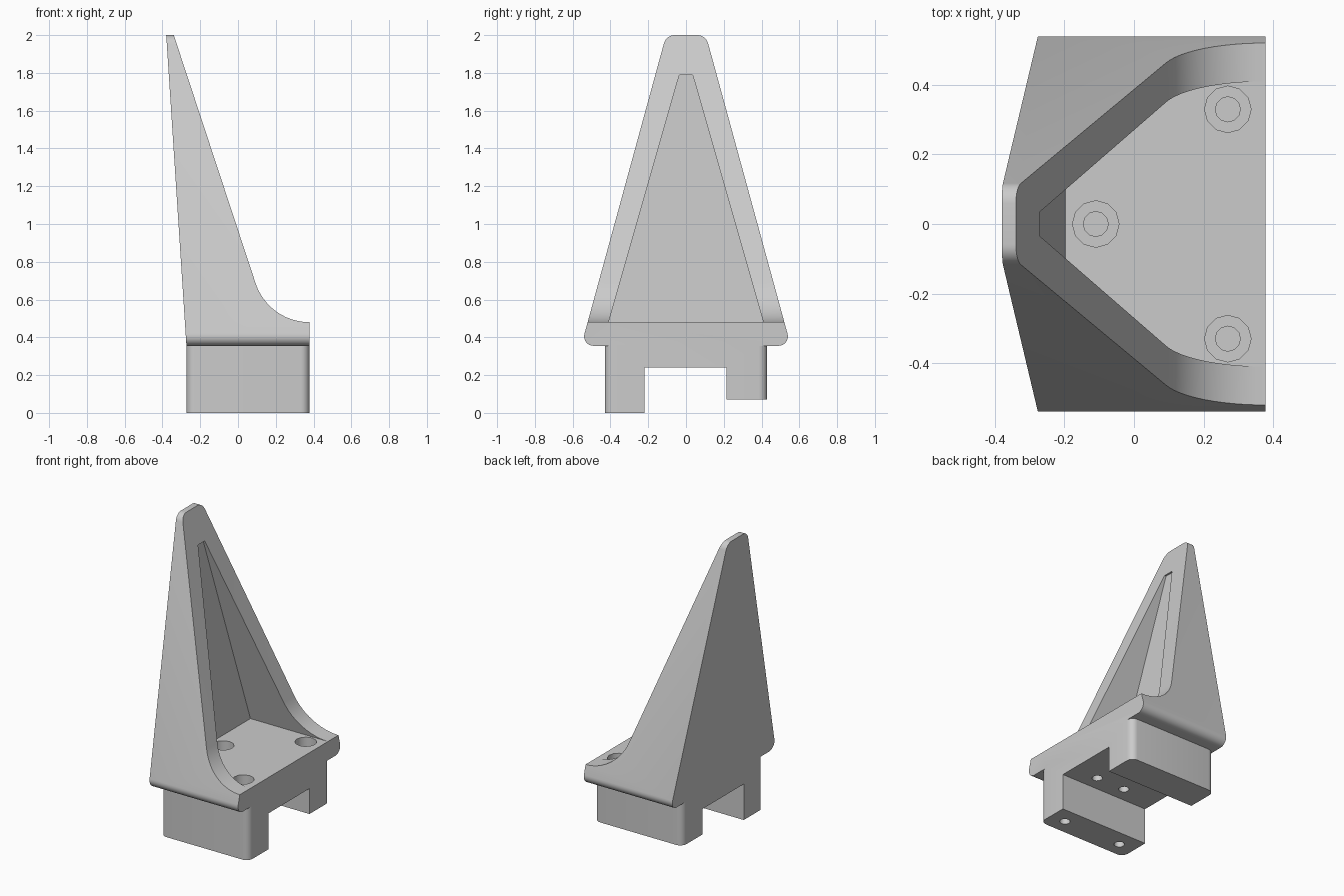
import bpy, bmesh, math
from mathutils import Vector

if "Cube" in bpy.data.objects:
    bpy.data.objects.remove(bpy.data.objects["Cube"], do_unlink=True)

FRONT, BACK = 0.378, -0.273

grey = bpy.data.materials.new("plain grey")
grey.use_nodes = True
colour = (0.6, 0.6, 0.6, 1)
grey.diffuse_color = colour
grey.node_tree.nodes["Principled BSDF"].inputs["Base Color"].default_value = colour


def finish(name, bm):
    bmesh.ops.recalc_face_normals(bm, faces=bm.faces)
    mesh = bpy.data.meshes.new(name)
    bm.to_mesh(mesh)
    bm.free()
    mesh.materials.append(grey)
    obj = bpy.data.objects.new(name, mesh)
    bpy.context.collection.objects.link(obj)
    return obj


def fillet(prev, corner, nxt, radius, steps=8):
    """Points of an arc that rounds one corner of an outline."""
    c = Vector(corner)
    a, b = (Vector(prev) - c).normalized(), (Vector(nxt) - c).normalized()
    half = a.angle(b) / 2
    centre = c + (a + b).normalized() * radius / math.sin(half)
    start = (c + a * radius / math.tan(half) - centre).normalized()
    end = (c + b * radius / math.tan(half) - centre).normalized()
    return [tuple(centre + start.slerp(end, i / steps).normalized() * radius)
            for i in range(steps + 1)]


def prism(name, outline, axis, lo, hi, bevel_if=None):
    """Extrude a (y, z) outline along x, or an (x, z) outline along y."""
    bm = bmesh.new()
    place = (lambda p, d: (d, *p)) if axis == "x" else (lambda p, d: (p[0], d, p[1]))
    face = bm.faces.new([bm.verts.new(place(p, lo)) for p in outline])
    new = bmesh.ops.extrude_face_region(bm, geom=[face])["geom"]
    move = Vector(place((0, 0), hi - lo))
    bmesh.ops.translate(bm, vec=move, verts=[g for g in new if isinstance(g, bmesh.types.BMVert)])
    if bevel_if:
        edges = [e for e in bm.edges if bevel_if(*e.verts)]
        bmesh.ops.bevel(bm, geom=edges, offset=0.045, segments=6, profile=0.5, affect="EDGES")
    return finish(name, bm)


def drill(name, x, y, z_low, z_high, radius, sides=12):
    bm = bmesh.new()
    bmesh.ops.create_cone(bm, cap_ends=True, segments=sides, radius1=radius,
                          radius2=radius, depth=z_high - z_low)
    bmesh.ops.translate(bm, vec=(x, y, (z_low + z_high) / 2), verts=bm.verts)
    return finish(name, bm)


def combine(target, tool, operation):
    tool.hide_render = True
    mod = target.modifiers.new(operation, "BOOLEAN")
    mod.operation, mod.object, mod.solver = operation, tool, "EXACT"
    bpy.context.view_layer.objects.active = target
    bpy.ops.object.modifier_apply(modifier=mod.name)
    bpy.data.objects.remove(tool, do_unlink=True)


# Tapered shell: rounded frontal outline crossed with the curved side profile
half = [(0.555, 0.355), (0.105, 2.0)]
right = fillet((0, 0.355), half[0], half[1], 0.05) + fillet(half[0], half[1], (0, 2.0), 0.06)
outline = right + [(-y, z) for y, z in reversed(right)]
bracket = prism("bracket", outline, "x", -0.6, FRONT)

radius, floor = 0.3, 0.48
sweep = [(FRONT - radius * math.sin(t), floor + radius - radius * math.cos(t))
         for t in (math.radians(71.7) * i / 12 for i in range(13))]
lean = (BACK + 0.38) / (2.0 - 0.355)
side = [(0.6, 0.2), (0.6, floor)] + sweep
side += [(-0.34, 2.0), (-0.373, 2.1), (-0.38 - lean * 0.1, 2.1), (BACK + lean * 0.155, 0.2)]
combine(bracket, prism("side_profile", side, "y", -0.8, 0.8), "INTERSECT")

# Pocket that hollows the shell behind the sloping front rims
pocket = [(-0.41, floor), (0.41, floor), (0.035, 1.79), (-0.035, 1.79)]
cutter = prism("pocket", pocket, "x", -0.195, 0.7)
for v in cutter.data.vertices:
    if v.co.x < 0:
        v.co.x -= (v.co.z - floor) * 0.067
combine(bracket, cutter, "DIFFERENCE")

# Foot block with a long and a short leg, rounded at its outer corners
foot = [(-0.43, 0), (-0.22, 0), (-0.22, 0.24), (0.215, 0.24),
        (0.215, 0.07), (0.43, 0.07), (0.43, 0.375), (-0.43, 0.375)]


def outer_upright(a, b):
    return abs(a.co.y) > 0.42 and abs(a.co.y - b.co.y) < 0.01 and abs(a.co.x - b.co.x) < 0.01


combine(bracket, prism("foot", foot, "x", BACK, FRONT, outer_upright), "UNION")

# Counterbored screw holes in the floor
for x, y in [(0.27, 0.33), (0.27, -0.33), (-0.11, 0)]:
    combine(bracket, drill("counterbore", x, y, 0.41, 0.6, 0.067), "DIFFERENCE")
    combine(bracket, drill("screw_hole", x, y, 0.3, 0.45, 0.036), "DIFFERENCE")

# Blind holes underneath, in the long leg and the bridge
for x, y, z in [(0.27, -0.33, 0), (-0.16, -0.33, 0), (0.19, -0.12, 0.24), (-0.02, -0.12, 0.24)]:
    combine(bracket, drill("pin_hole", x, y, z - 0.1, z + 0.12, 0.032), "DIFFERENCE")

bpy.ops.object.select_all(action="DESELECT")
bracket.select_set(True)
bpy.context.view_layer.objects.active = bracket
bpy.ops.object.shade_smooth_by_angle(angle=math.radians(35))
